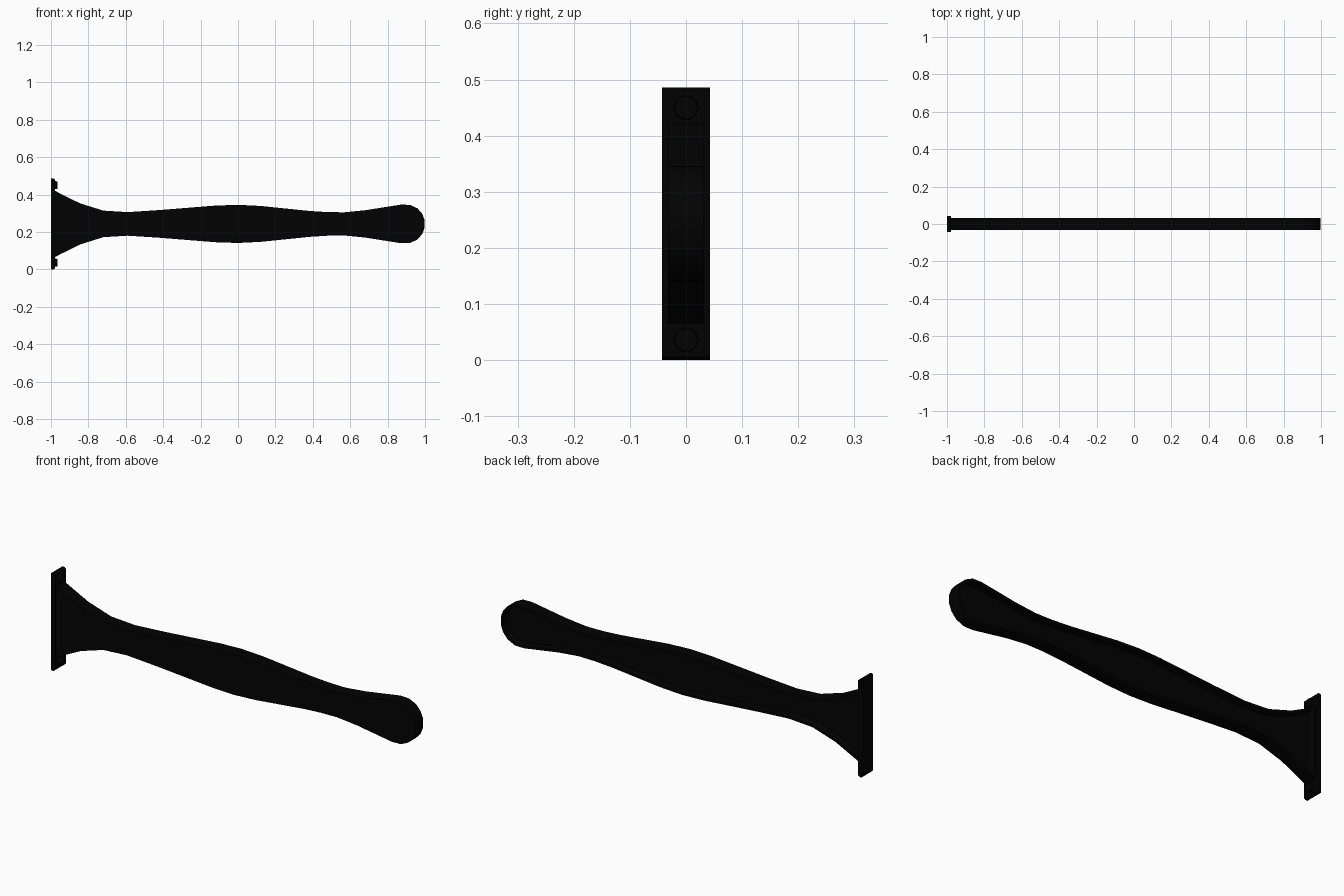
import bpy, bmesh, math
from mathutils import Matrix

if "Cube" in bpy.data.objects:
    bpy.data.objects.remove(bpy.data.objects["Cube"])

black = bpy.data.materials.new("near_black")
black.diffuse_color = (0.0006, 0.0006, 0.0006, 1)
black.use_nodes = True
black.node_tree.nodes["Principled BSDF"].inputs["Base Color"].default_value = black.diffuse_color
MID = 0.243  # height of the long axis


def finish(name, bm):
    bmesh.ops.recalc_face_normals(bm, faces=bm.faces)
    me = bpy.data.meshes.new(name)
    bm.to_mesh(me)
    bm.free()
    me.materials.append(black)
    ob = bpy.data.objects.new(name, me)
    bpy.context.collection.objects.link(ob)
    bpy.context.view_layer.objects.active = ob
    bpy.ops.object.select_all(action='DESELECT')
    ob.select_set(True)
    bpy.ops.object.shade_smooth_by_angle(angle=0.6)


def extrude_profile(name, pts, half, rim=0, depth=0):
    """Extrude an x-z outline symmetrically along y; optionally recess the back."""
    bm = bmesh.new()
    front = [bm.verts.new((x, -half, z)) for x, z in pts]
    back = [bm.verts.new((x, half, z)) for x, z in pts]
    bm.faces.new(front)
    back_face = bm.faces.new(back[::-1])
    n = len(pts)
    for i in range(n):
        j = (i + 1) % n
        bm.faces.new((front[j], front[i], back[i], back[j]))
    bmesh.ops.recalc_face_normals(bm, faces=bm.faces)
    if rim:
        bmesh.ops.inset_region(bm, faces=[back_face], thickness=rim)
        bmesh.ops.inset_region(bm, faces=[back_face], thickness=0.002, depth=-depth)
    finish(name, bm)


# Handle: half-width along x, mirrored about the long axis, back face recessed
upper = [(-0.98, 0.178), (-0.95, 0.162), (-0.845, 0.11), (-0.72, 0.071),
         (-0.59, 0.063), (-0.42, 0.074), (-0.12, 0.098), (0, 0.102),
         (0.12, 0.096), (0.385, 0.069), (0.48, 0.063), (0.57, 0.062),
         (0.68, 0.073), (0.87, 0.103), (0.92, 0.102), (0.96, 0.083),
         (0.985, 0.054), (0.998, 0.02)]
outline = [(x, MID + w) for x, w in upper] + [(x, MID - w) for x, w in upper[::-1]]
extrude_profile("handle", outline, 0.032, 0.012, 0.035)

# Head plate with chamfered long edges
c, top = 0.006, 2 * MID
extrude_profile("head_plate", [(-1, c / 2), (-1, top - c / 2), (-0.997, top),
                               (-0.986, top), (-0.979, top - c), (-0.979, c),
                               (-0.986, 0), (-0.997, 0)], 0.043)

# Round studs near the ends of the plate
for side, name in ((1, "upper_stud"), (-1, "lower_stud")):
    bm = bmesh.new()
    bmesh.ops.create_cone(bm, cap_ends=True, segments=24, radius1=0.022,
                          radius2=0.02, depth=0.016,
                          matrix=Matrix.Translation((-0.973, 0, MID + side * 0.207))
                          @ Matrix.Rotation(math.pi / 2, 4, 'Y'))
    finish(name, bm)
